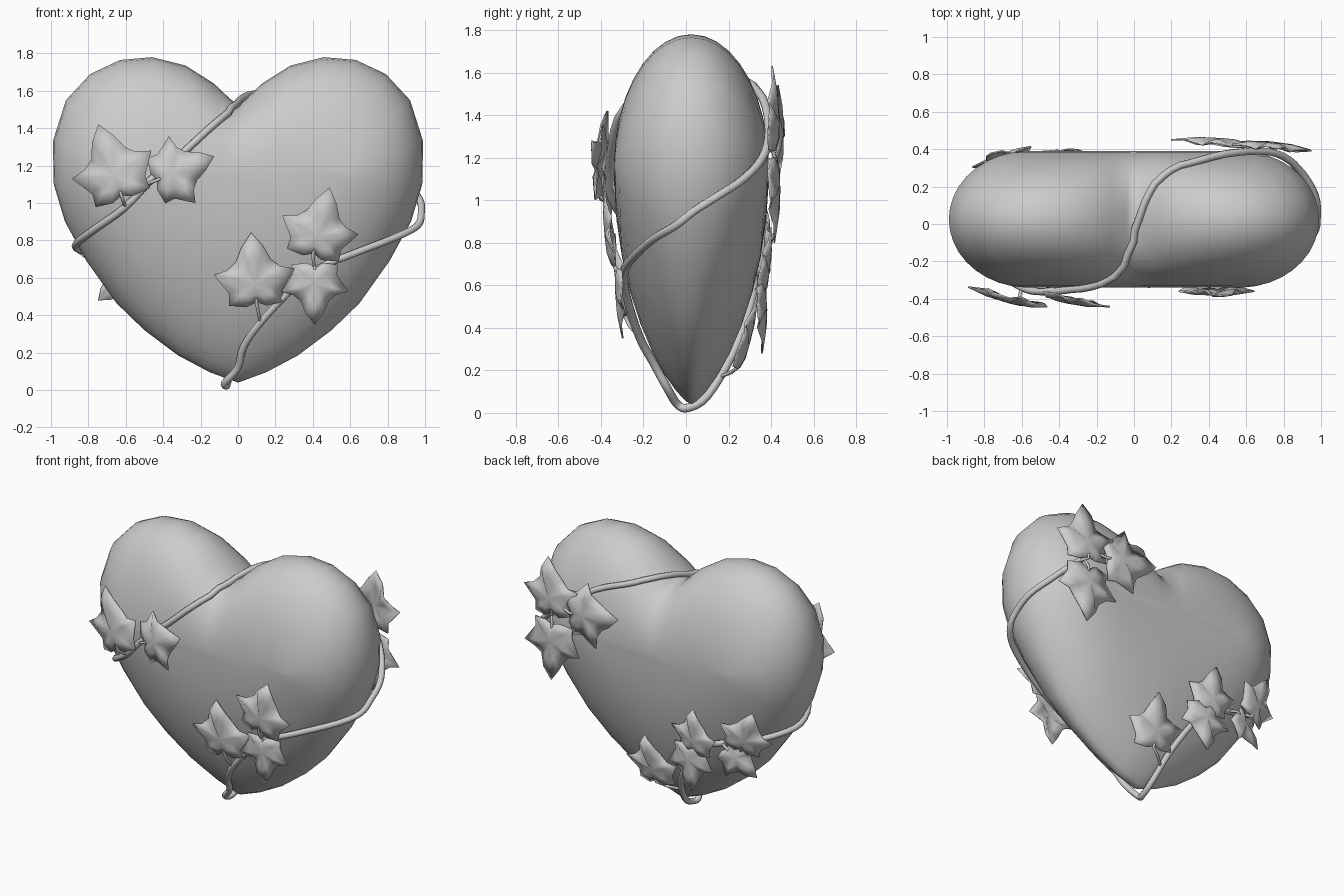
import bpy, bmesh, math
from mathutils import Vector, Matrix
from mathutils.bvhtree import BVHTree

if "Cube" in bpy.data.objects:
    bpy.data.objects.remove(bpy.data.objects["Cube"])


def finish(name, bm, smooth=True):
    bmesh.ops.recalc_face_normals(bm, faces=bm.faces)
    me = bpy.data.meshes.new(name)
    bm.to_mesh(me)
    bm.free()
    for p in me.polygons:
        p.use_smooth = smooth
    ob = bpy.data.objects.new(name, me)
    bpy.context.collection.objects.link(ob)
    return ob


def tube(name, pts, radius, cyclic=False):
    cu = bpy.data.curves.new(name, 'CURVE')
    cu.dimensions = '3D'
    cu.bevel_depth = radius
    cu.bevel_resolution = 2
    cu.use_fill_caps = True
    sp = cu.splines.new('POLY')
    sp.points.add(len(pts) - 1)
    for p, c in zip(sp.points, pts):
        p.co = (*c, 1)
    sp.use_cyclic_u = cyclic
    sp.use_smooth = True
    ob = bpy.data.objects.new(name, cu)
    bpy.context.collection.objects.link(ob)
    return ob


# Heart: outline rings shrinking towards a short horizontal spine, front to back
lower = [(0.15, .095), (.32, .185), (.5, .32), (.65, .465), (.81, .69), (.925, .9), (.985, 1.1)]
upper = [(.99, 1.33), (.92, 1.55), (.79, 1.69), (.63, 1.765), (.46, 1.78),
         (.28, 1.735), (.13, 1.64), (.04, 1.555)]
right = [(x, z, 1 - x) for x, z in lower] + [(x, z, 0) for x, z in upper]
outline = [(0, .04, 1)] + right + [(0, 1.53, -.4)] + [(-x, z, w) for x, z, w in reversed(right)]
bm = bmesh.new()
rings = []
N = 18
for i in range(N + 1):
    a = .05 + (math.pi - .1) * i / N
    s, c = math.sin(a), math.cos(a)
    ring = []
    for x, z, w in outline:
        y = -math.copysign(abs(c) ** (1 + .48 * w), c) if abs(c) > 1e-6 else 0
        sx, sz = .57 * x, 1.15
        ring.append(bm.verts.new((sx + (x - sx) * s, .025 + .365 * y, sz + (z - sz) * s)))
    rings.append(ring)
n = len(outline)
for r0, r1 in zip(rings, rings[1:]):
    for j in range(n):
        k = (j + 1) % n
        bm.faces.new((r0[j], r0[k], r1[k], r1[j]))
bm.faces.new(rings[0])
bm.faces.new(rings[-1])
bmesh.ops.recalc_face_normals(bm, faces=bm.faces)
tree = BVHTree.FromBMesh(bm)
finish("heart", bm)

# Vine: one closed loop winding round the heart
path = [Vector(p) for p in [
    (.03, .02, 1.55), (-.07, -.2, 1.46), (-.28, -.33, 1.28), (-.45, -.36, 1.14),
    (-.6, -.34, .98), (-.78, -.2, .85), (-.87, .0, .77), (-.78, .2, .73), (-.6, .29, .68),
    (-.4, .32, .62), (-.25, .3, .5), (-.12, .22, .28), (-.06, .1, .08), (-.06, .01, .024),
    (-.07, -.04, .04), (0, -.09, .12), (.03, -.15, .23), (.12, -.22, .36), (.3, -.28, .55),
    (.45, -.29, .66), (.62, -.25, .73), (.85, -.15, .82), (.96, -.05, .88), (.98, .04, .95),
    (.97, .15, 1.02), (.9, .27, 1.1), (.8, .36, 1.2), (.66, .39, 1.32), (.42, .36, 1.48),
    (.2, .27, 1.545), (.08, .12, 1.56)]]
vine = []
m = len(path)
for i in range(m):
    p0, p1, p2, p3 = (path[(i + d) % m] for d in (-1, 0, 1, 2))
    for t in (0, .25, .5, .75):
        p = .5 * (2 * p1 + (p2 - p0) * t + (2 * p0 - 5 * p1 + 4 * p2 - p3) * t * t
                  + (3 * p1 - p0 - 3 * p2 + p3) * t ** 3)
        co, nor, _, _ = tree.find_nearest(p)
        if p.z > .12 and (p - co).dot(nor) < .014:   # keep the vine on the surface
            p = co + nor * .014
        vine.append(p)
tube("vine", vine, .02, True)

# Ivy leaf: five lobes, raised centre, sunken notches
half = [(0, .03, -.02), (.14, -.03, 0), (.38, .0, -.05), (.37, .17, -.06), (.56, .45, -.03),
        (.36, .5, -.03), (.24, .6, -.07), (.15, .8, -.02)]
rim = half + [(0, 1, -.04)] + [(-x, y, z) for x, y, z in reversed(half[1:])]


def leaf(name, base, tip, nrm):
    base, tip = Vector(base), Vector(tip)
    Y = (tip - base).normalized()
    Z = Vector(nrm)
    Z = (Z - Y * Z.dot(Y)).normalized()
    X = Y.cross(Z)
    L = (tip - base).length
    mat = Matrix((X, Y, Z)).transposed() * L
    bm = bmesh.new()
    mid = Vector((0, .3, .04))
    centre = bm.verts.new(base + mat @ mid)
    outer, inner = [], []
    for p in rim:
        p = Vector(p)
        q = mid.lerp(p, .55)
        q.z += .02 if p.z > -.055 else -.02
        outer.append(bm.verts.new(base + mat @ p))
        inner.append(bm.verts.new(base + mat @ q))
    for j in range(len(rim)):
        k = (j + 1) % len(rim)
        bm.faces.new((outer[j], outer[k], inner[k], inner[j]))
        bm.faces.new((inner[j], inner[k], centre))
    ob = finish(name, bm)
    sol = ob.modifiers.new("thickness", 'SOLIDIFY')
    sol.thickness = .008
    sol.offset = 0
    # Stalk down to the vine
    foot = min(vine, key=lambda v: (v - base + Y * .07).length)
    bend = (base + foot) / 2 + Z * .01
    tube(name + "_stalk", [base + Y * L * .08, base, bend, foot], .009)


FL, F, B, BL = (-.25, -1, 0), (0, -1, 0), (.08, 1, 0), (-.35, 1, 0)
leaves = [
    ((-.62, -.415, 1.03), (-.75, -.385, 1.42), FL),
    ((-.44, -.39, 1.12), (-.13, -.455, 1.25), FL),
    ((.10, -.29, .46), (.07, -.35, .84), F),
    ((.40, -.35, .72), (.49, -.395, 1.08), F),
    ((.41, -.32, .67), (.41, -.31, .35), F),
    ((.05, .25, .22), (.08, .35, .56), B),
    ((-.31, .36, .56), (-.33, .41, .87), B),
    ((-.27, .36, .60), (-.29, .37, .28), B),
    ((-.66, .35, .66), (-.77, .39, .95), BL),
    ((-.55, .35, .65), (-.75, .31, .48), BL),
    ((.72, .42, 1.25), (.76, .42, 1.63), B),
    ((.58, .43, 1.30), (.20, .465, 1.36), B),
    ((.72, .42, 1.19), (.73, .43, .80), B)]
for i, spec in enumerate(leaves):
    leaf(f"leaf_{i + 1}", *spec)
